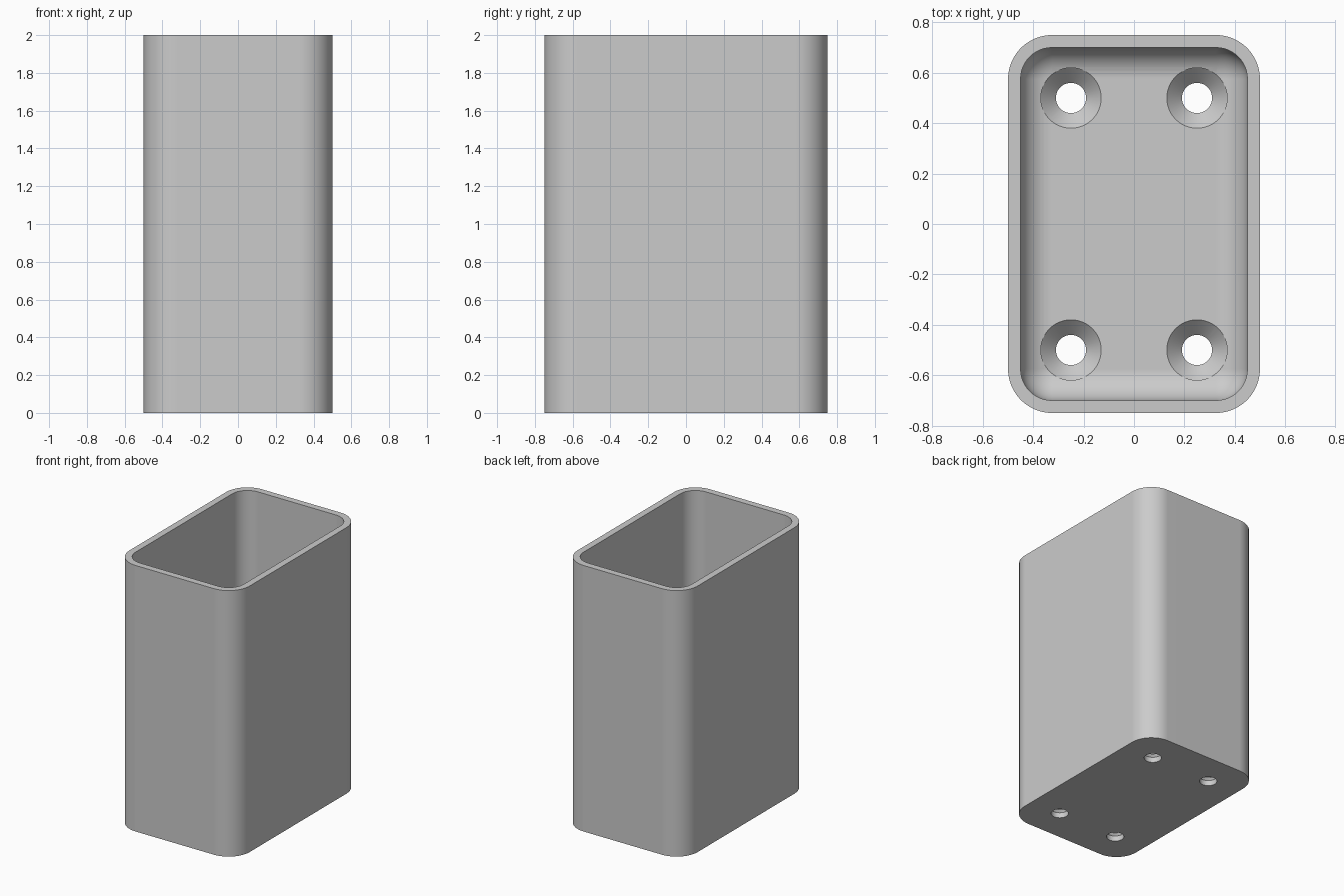
import bpy, bmesh
from math import sin, cos, pi

cube = bpy.data.objects.get("Cube")
if cube:
    bpy.data.objects.remove(cube, do_unlink=True)

HALF_X, HALF_Y, HEIGHT = 0.5, 0.75, 2.0
WALL, FLOOR, CORNER = 0.05, 0.1, 0.175
FILLET = CORNER - WALL
STEPS = 12

grey = bpy.data.materials.new("plain grey")
grey.use_nodes = True
colour = (0.6, 0.6, 0.6, 1)
grey.diffuse_color = colour
grey.node_tree.nodes["Principled BSDF"].inputs["Base Color"].default_value = colour


def make_object(name, bm):
    bmesh.ops.remove_doubles(bm, verts=bm.verts, dist=1e-5)
    bmesh.ops.recalc_face_normals(bm, faces=bm.faces)
    mesh = bpy.data.meshes.new(name)
    bm.to_mesh(mesh)
    bm.free()
    mesh.materials.append(grey)
    obj = bpy.data.objects.new(name, mesh)
    bpy.context.collection.objects.link(obj)
    return obj


def loft(bm, rings):
    """Skin closed rings of points and cap both ends."""
    loops = [[bm.verts.new(p) for p in ring] for ring in rings]
    for a, b in zip(loops, loops[1:]):
        for i in range(len(a)):
            j = (i + 1) % len(a)
            bm.faces.new((a[i], a[j], b[j], b[i]))
    bm.faces.new(loops[0])
    bm.faces.new(loops[-1])


def rounded_rect(inset, z):
    radius = CORNER - inset
    cx, cy = HALF_X - CORNER, HALF_Y - CORNER
    points = []
    for k, (sx, sy) in enumerate([(1, 1), (-1, 1), (-1, -1), (1, -1)]):
        for i in range(STEPS + 1):
            a = (k + i / STEPS) * pi / 2
            points.append((sx * cx + radius * cos(a), sy * cy + radius * sin(a), z))
    return points


def circle(x, y, radius, z, sides=48):
    return [(x + radius * cos(2 * pi * i / sides),
             y + radius * sin(2 * pi * i / sides), z) for i in range(sides)]


# Open box: outer wall, rim, inner wall and filleted floor
rings = [rounded_rect(0, 0), rounded_rect(0, HEIGHT), rounded_rect(WALL, HEIGHT)]
for i in range(STEPS + 1):
    a = i / STEPS * pi / 2
    rings.append(rounded_rect(WALL + FILLET * (1 - cos(a)),
                              FLOOR + FILLET * (1 - sin(a))))
bm = bmesh.new()
loft(bm, rings)
box = make_object("open_box", bm)

# Countersunk screw holes in the floor
bm = bmesh.new()
for x in (-0.25, 0.25):
    for y in (-0.5, 0.5):
        profile = [(0.06, -0.1), (0.06, 0.04), (0.12, FLOOR), (0.12, 0.3)]
        loft(bm, [circle(x, y, r, z) for r, z in profile])
cutter = make_object("screw_hole_cutter", bm)
cutter.hide_render = True

cut = box.modifiers.new("screw_holes", "BOOLEAN")
cut.operation = "DIFFERENCE"
cut.solver = "EXACT"
cut.object = cutter

bpy.ops.object.select_all(action="DESELECT")
bpy.context.view_layer.objects.active = box
box.select_set(True)
bpy.ops.object.modifier_apply(modifier=cut.name)
bpy.data.objects.remove(cutter, do_unlink=True)

# Smooth the curves, keeping rims and flat faces crisp
bpy.ops.object.shade_smooth_by_angle(angle=pi / 6)
weighted = box.modifiers.new("flat_face_normals", "WEIGHTED_NORMAL")
weighted.keep_sharp = True
